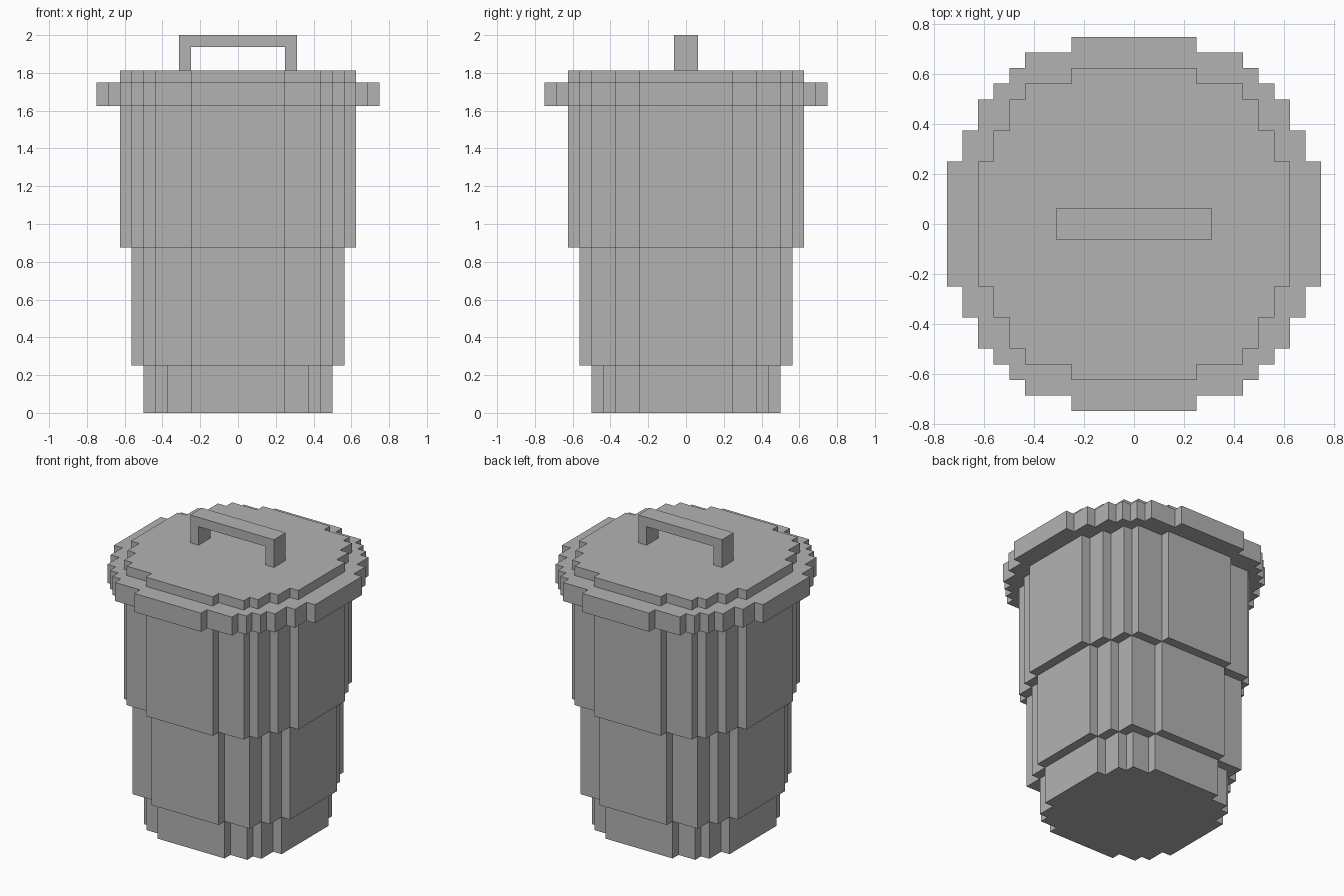
import bpy
import bmesh

U = 1 / 16  # block size that every part snaps to

cube = bpy.data.objects.get("Cube")
if cube:
    bpy.data.objects.remove(cube, do_unlink=True)

grey = bpy.data.materials.new("plain grey")
grey.use_nodes = True
colour = (0.45, 0.45, 0.45, 1)
grey.diffuse_color = colour
grey.node_tree.nodes["Principled BSDF"].inputs["Base Color"].default_value = colour


def extrude_outline(name, points, direction, start):
    """Extrude a closed outline, given in blocks, into a flat-shaded solid."""
    bm = bmesh.new()
    face = bm.faces.new([bm.verts.new([(p + s) * U for p, s in zip(pt, start)]) for pt in points])
    result = bmesh.ops.extrude_face_region(bm, geom=[face])
    moved = [g for g in result["geom"] if isinstance(g, bmesh.types.BMVert)]
    bmesh.ops.translate(bm, vec=[d * U for d in direction], verts=moved)
    bmesh.ops.recalc_face_normals(bm, faces=bm.faces)
    mesh = bpy.data.meshes.new(name)
    bm.to_mesh(mesh)
    bm.free()
    mesh.materials.append(grey)
    obj = bpy.data.objects.new(name, mesh)
    bpy.context.collection.objects.link(obj)
    return obj


def stepped_ring(steps):
    """Mirror a staircase quarter (corner half-widths x, y) into a full outline."""
    quarter = []
    for i, (x, y) in enumerate(steps):
        if i:
            quarter.append((steps[i - 1][0], y))
        quarter.append((x, y))
    quarter = quarter[::-1]
    left = [(-x, y) for x, y in reversed(quarter)]
    top = quarter + left
    return [(x, y, 0) for x, y in top + [(-x, -y) for x, y in top]]


# Stepped round cross-sections
base_steps = [(4, 8), (6, 7), (7, 6), (8, 4)]
lower_steps = [(4, 9), (7, 8), (8, 6), (9, 4)]
upper_steps = [(4, 10), (7, 9), (8, 8), (9, 6), (10, 4)]
rim_steps = [(4, 12), (7, 11), (8, 10), (9, 9), (10, 8), (11, 6), (12, 4)]

# Stacked bin body and lid: name, cross-section, bottom, top
for name, steps, bottom, top in (
    ("bin_base", base_steps, 0, 4),
    ("bin_lower_body", lower_steps, 4, 14),
    ("bin_upper_body", upper_steps, 14, 26),
    ("lid_rim", rim_steps, 26, 28),
    ("lid_top", upper_steps, 28, 29),
):
    extrude_outline(name, stepped_ring(steps), (0, 0, top - bottom), (0, 0, bottom))

# Square arch handle
arch = [(-5, 0), (-5, 3), (5, 3), (5, 0), (4, 0), (4, 2), (-4, 2), (-4, 0)]
extrude_outline("lid_handle", [(x, 0, z) for x, z in arch], (0, 2, 0), (0, -1, 29))
